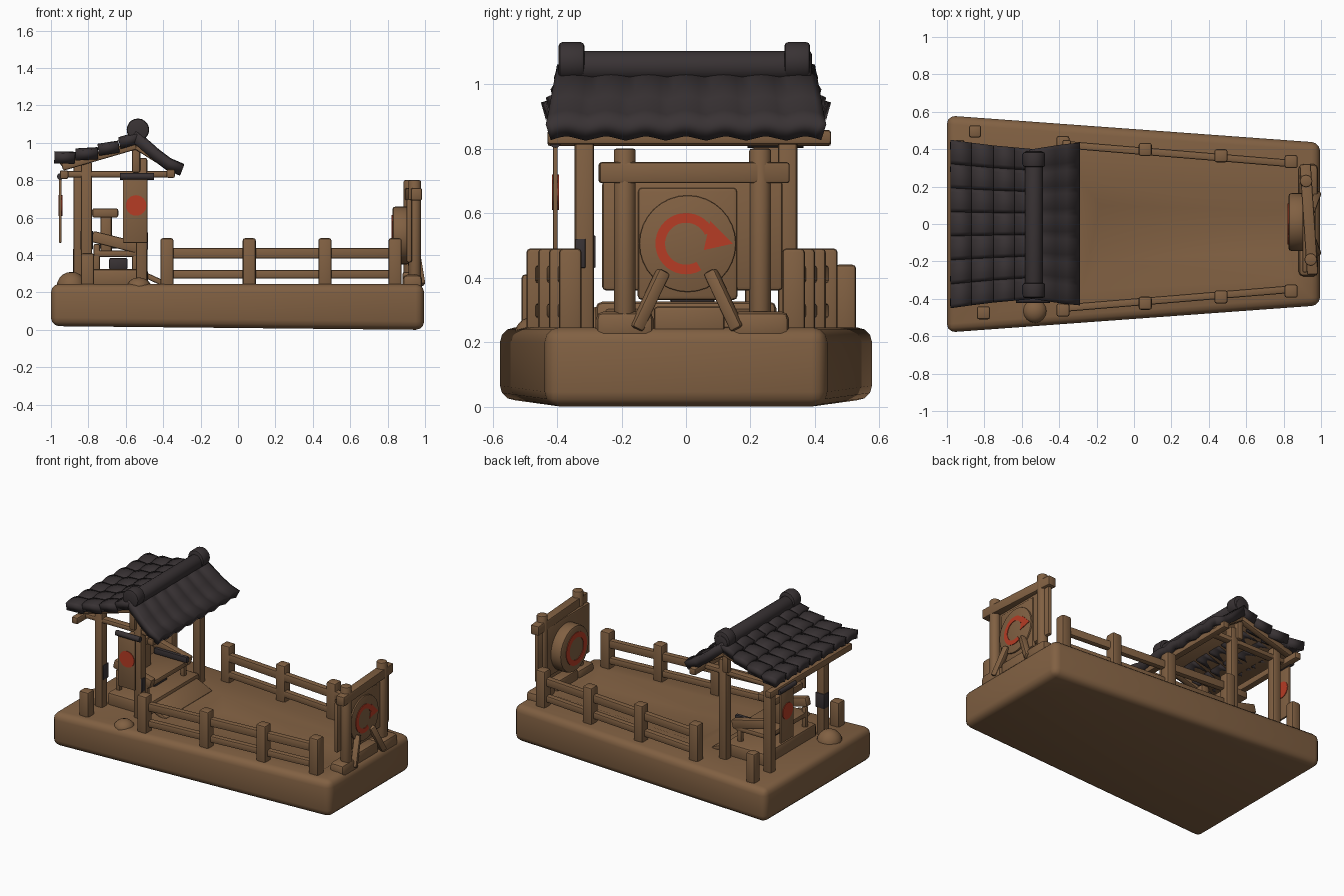
import bpy, bmesh, math
from mathutils import Vector

cube = bpy.data.objects.get("Cube")
if cube:
    bpy.data.objects.remove(cube, do_unlink=True)


def material(name, rgb):
    m = bpy.data.materials.new(name)
    m.use_nodes = True
    m.diffuse_color = (*rgb, 1)
    m.node_tree.nodes["Principled BSDF"].inputs["Base Color"].default_value = (*rgb, 1)
    return m


WOOD = material("brown wood", (0.22, 0.118, 0.055))
TILE = material("charcoal tile", (0.04, 0.032, 0.034))
RED = material("red paint", (0.47, 0.045, 0.018))


def finish(name, bm, mat):
    bmesh.ops.recalc_face_normals(bm, faces=bm.faces)
    mesh = bpy.data.meshes.new(name)
    bm.to_mesh(mesh)
    bm.free()
    mesh.materials.append(mat)
    ob = bpy.data.objects.new(name, mesh)
    bpy.context.collection.objects.link(ob)
    bpy.ops.object.select_all(action='DESELECT')
    ob.select_set(True)
    bpy.context.view_layer.objects.active = ob
    bpy.ops.object.shade_smooth_by_angle(angle=math.radians(40))
    return ob


def soften(bm, width, segments=2, angle=0.5):
    edges = [e for e in bm.edges if len(e.link_faces) == 2 and e.calc_face_angle() > angle]
    bmesh.ops.bevel(bm, geom=edges, offset=width, segments=segments, profile=0.5, affect='EDGES')


def box(name, xs, ys, zs, mat=WOOD, bevel=0.012):
    bm = bmesh.new()
    bmesh.ops.create_cube(bm, size=1)
    for v in bm.verts:
        v.co = [a + (c + 0.5) * (b - a) for c, (a, b) in zip(v.co, (xs, ys, zs))]
    soften(bm, bevel)
    return finish(name, bm, mat)


def post(name, x, y, w, z0, z1):
    return box(name, (x - w / 2, x + w / 2), (y - w / 2, y + w / 2), (z0, z1))


def place(bm, p, q):
    # Turn a shape built along z so that it runs from p to q
    rot = (q - p).to_track_quat('Z', 'Y')
    for v in bm.verts:
        v.co = rot @ v.co + (p + q) / 2


def beam(name, p, q, width, height):
    # Rectangular bar; height is measured in the upright direction
    bm = bmesh.new()
    p, q = Vector(p), Vector(q)
    bmesh.ops.create_cube(bm, size=1)
    for v in bm.verts:
        v.co = (v.co.x * width, v.co.y * height, v.co.z * (q - p).length)
    soften(bm, 0.009)
    place(bm, p, q)
    return finish(name, bm, WOOD)


def rod(name, p, q, r, mat=WOOD, sides=20, bevel=0.0):
    bm = bmesh.new()
    p, q = Vector(p), Vector(q)
    bmesh.ops.create_cone(bm, cap_ends=True, segments=sides, radius1=r, radius2=r, depth=(q - p).length)
    if bevel:
        soften(bm, bevel, angle=1)
    place(bm, p, q)
    return finish(name, bm, mat)


def mound(name, x, y, z, r, h):
    bm = bmesh.new()
    bmesh.ops.create_uvsphere(bm, u_segments=16, v_segments=10, radius=1)
    for v in bm.verts:
        v.co = (x + v.co.x * r, y + v.co.y * r, z + v.co.z * h)
    return finish(name, bm, WOOD)


# Tapered platform with a shallow sunken floor
bm = bmesh.new()
corners = ((-1, -0.58), (0.995, -0.435), (0.995, 0.435), (-1, 0.58))
rim = ((-0.28, -0.36), (0.85, -0.29), (0.85, 0.18), (-0.28, 0.23))
floor = ((-0.18, -0.2), (0.79, -0.14), (0.79, 0.07), (-0.18, 0.1))
loops = [[bm.verts.new((x, y, 0.02 if z == 0 and x < 0 else z)) for x, y in pts]
         for pts, z in ((corners, 0), (corners, 0.245), (rim, 0.245), (floor, 0.205))]
bm.faces.new(loops[0])
bm.faces.new(loops[3])
for a, b in zip(loops, loops[1:]):
    for i in range(4):
        bm.faces.new((a[i], a[i - 1], b[i - 1], b[i]))
bmesh.ops.recalc_face_normals(bm, faces=bm.faces)
soften(bm, 0.045, 3, 0.9)
finish("platform", bm, WOOD)

# Railings on both long sides
for side, label, offset in ((-1, "front", 0.46), (1, "back", 0.435)):
    spots = [(x, side * (offset - 0.083 * (x + 0.38))) for x in (-0.38, 0.06, 0.465, 0.84)]
    for x, y in spots:
        post(label + "_railing_post", x, y, 0.07, 0.2, 0.49)
    for z, h in ((0.41, 0.055), (0.297, 0.045)):
        (xa, ya), (xb, yb) = spots[0], spots[-1]
        beam(label + "_rail", (xa, ya - side * 0.01, z), (xb, yb - side * 0.01, z), 0.04, h)
post("front_corner_post", -0.805, -0.475, 0.07, 0.2, 0.41)
post("back_corner_post", -0.85, 0.495, 0.065, 0.2, 0.44)
mound("front_mound", -0.53, -0.465, 0.23, 0.065, 0.05)
mound("corner_mound", -0.89, -0.27, 0.23, 0.08, 0.08)

# Drum stand at the narrow end
box("stand_board", (0.9, 0.93), (-0.26, 0.3), (0.36, 0.7))
box("stand_panel", (0.91, 0.94), (-0.15, 0.16), (0.33, 0.68), bevel=0.014)
for x, y in ((0.945, -0.19), (0.92, 0.23)):
    rod("stand_post", (x, y, 0.2), (x, y, 0.8), 0.034, sides=12, bevel=0.008)
    box("post_foot", (0.88, 0.985), (y - 0.09, y + 0.09), (0.2, 0.295), bevel=0.025)
beam("stand_crossbar", (0.955, -0.27, 0.725), (0.915, 0.32, 0.725), 0.06, 0.065)
box("stand_sill", (0.88, 0.97), (-0.1, 0.12), (0.22, 0.31))
for y0, y1 in ((-0.07, -0.155), (0.075, 0.16)):
    beam("stand_brace", (0.95, y0, 0.42), (0.98, y1, 0.24), 0.04, 0.04)
rod("drum", (0.825, 0.01, 0.505), (0.92, 0.01, 0.505), 0.155, sides=32, bevel=0.018)
rod("rear_drum_head", (0.935, 0.005, 0.505), (0.95, 0.005, 0.505), 0.15, sides=32, bevel=0.005)


def ring_mark(name, x, radii, start, sweep, pointed):
    # Thin painted ring, optionally with a wedge at its open end
    bm = bmesh.new()
    steps = 28
    pairs = []
    for i in range(steps + 1):
        a = math.radians(start + sweep * i / steps)
        pairs.append([bm.verts.new((x, r * math.cos(a), 0.505 + r * math.sin(a))) for r in radii])
    for a, b in zip(pairs, pairs[1:]):
        bm.faces.new((a[0], a[1], b[1], b[0]))
    if pointed:
        bm.faces.new([bm.verts.new((x, y, z)) for y, z in ((0.055, 0.485), (0.145, 0.505), (0.075, 0.575))])
    ob = finish(name, bm, RED)
    ob.data.shade_flat()
    s = ob.modifiers.new("thickness", 'SOLIDIFY')
    s.thickness = 0.005
    s.offset = 0


ring_mark("outer_drum_mark", 0.951, (0.065, 0.095), 25, 275, True)
ring_mark("inner_drum_mark", 0.824, (0.075, 0.11), 0, 360, False)

# Pavilion posts and beams
for side, label, px in ((-1, "front", -0.81), (1, "back", -0.85)):
    y = side * 0.315
    post(label + "_outer_post", px, y, 0.06, 0.2, 0.9)
    post(label + "_inner_post", -0.515, y, 0.06, 0.2, 0.92)
    box(label + "_eave_beam", (-0.95, -0.36), (y - 0.025, y + 0.025), (0.815, 0.85))
    for q in ((-0.94, 0.87), (-0.33, 0.85)):
        beam(label + "_gable_rafter", (-0.545, side * 0.36, 0.985), (q[0], side * 0.36, q[1]), 0.045, 0.04)
    post(label + "_king_post", -0.545, side * 0.34, 0.045, 0.84, 1.0)
for x, z in ((-0.93, 0.83), (-0.36, 0.835)):
    beam("purlin", (x, -0.43, z), (x, 0.45, z), 0.045, 0.045)

# Thin hanging banners, one on the front side and one on the roofed end
box("front_banner", (-0.615, -0.485), (-0.412, -0.398), (0.465, 0.82), bevel=0.004)
rod("front_banner_bar", (-0.63, -0.405, 0.82), (-0.45, -0.405, 0.82), 0.018, TILE, 12)
rod("front_banner_dot", (-0.545, -0.416, 0.665), (-0.545, -0.394, 0.665), 0.055, RED, 24)
box("end_banner", (-0.957, -0.943), (0.21, 0.345), (0.465, 0.82), bevel=0.004)
rod("end_banner_bar", (-0.95, 0.19, 0.82), (-0.95, 0.365, 0.82), 0.018, TILE, 12)
rod("end_banner_dot", (-0.961, 0.278, 0.665), (-0.939, 0.278, 0.665), 0.055, RED, 24)

# Dark cloth wraps on the front posts
box("outer_post_wrap", (-0.843, -0.776), (-0.335, -0.28), (0.43, 0.53), TILE, 0.004)
box("inner_post_wrap", (-0.49, -0.481), (-0.343, -0.312), (0.43, 0.52), TILE, 0.002)

# Raised pavilion deck with a bench and a small table
box("pavilion_deck", (-0.79, -0.48), (-0.28, 0.28), (0.22, 0.325), bevel=0.02)
beam("deck_ramp", (-0.5, 0, 0.295), (-0.37, 0, 0.235), 0.5, 0.03)
for y in (-0.2, 0.2):
    post("bench_leg", -0.755, y, 0.035, 0.3, 0.46)
    post("bench_leg", -0.55, y, 0.035, 0.3, 0.42)
    beam("bench_plank", (-0.78, y, 0.5), (-0.5, y, 0.43), 0.05, 0.06)
box("bench_seat", (-0.77, -0.52), (-0.22, 0.22), (0.39, 0.425))
box("table_top", (-0.78, -0.64), (-0.15, 0.15), (0.6, 0.65))
box("table_leg", (-0.735, -0.675), (-0.04, 0.04), (0.4, 0.62))
box("dark_chest", (-0.69, -0.59), (-0.05, 0.09), (0.32, 0.385), TILE)
box("dark_slat", (-0.74, -0.49), (0.15, 0.176), (0.435, 0.475), TILE, 0.006)


def tiled_slope(name, path, widths, columns, lift, arch):
    # Gently arched tiles; a lift makes each row overlap the one below
    bm = bmesh.new()
    across = 6
    for (p, q), (wp, wq) in zip(zip(path, path[1:]), zip(widths, widths[1:])):
        for c in range(columns):
            rows = []
            for (x, z), w, up in ((p, wp, 0), (q, wq, lift)):
                rows.append([bm.verts.new((
                    x, w * (2 * (c + k / across) / columns - 1),
                    z + up + arch * math.sin(math.pi * k / across))) for k in range(across + 1)])
            for k in range(across):
                bm.faces.new((rows[0][k], rows[0][k + 1], rows[1][k + 1], rows[1][k]))
    if lift == 0:
        bmesh.ops.remove_doubles(bm, verts=bm.verts, dist=0.0005)
    ob = finish(name, bm, TILE)
    for p in ob.data.polygons:
        if p.normal.z < 0:
            p.flip()
    s = ob.modifiers.new("thickness", 'SOLIDIFY')
    s.thickness = 0.055
    s.offset = -1


tiled_slope("long_roof_slope", [(-0.53, 1.05), (-0.64, 1.0), (-0.75, 0.965), (-0.87, 0.94), (-0.98, 0.925)],
            [0.4, 0.41, 0.42, 0.435, 0.45], 7, 0.018, 0.012)
tiled_slope("short_roof_slope", [(-0.545, 1.06), (-0.42, 0.95), (-0.36, 0.905), (-0.29, 0.875)],
            [0.4, 0.42, 0.428, 0.435], 7, 0, 0.013)

# Wooden boarding under the tiles
for q in ((-0.95, 0, 0.885), (-0.335, 0, 0.85)):
    beam("roof_boarding", (-0.545, 0, 1.0), q, 0.74, 0.022)

# Ridge roll with raised end caps
rod("roof_ridge", (-0.535, -0.39, 1.055), (-0.535, 0.39, 1.055), 0.048, TILE, bevel=0.01)
for y in (-0.355, 0.345):
    rod("ridge_cap", (-0.535, y - 0.04, 1.07), (-0.535, y + 0.04, 1.07), 0.06, TILE, bevel=0.012)
